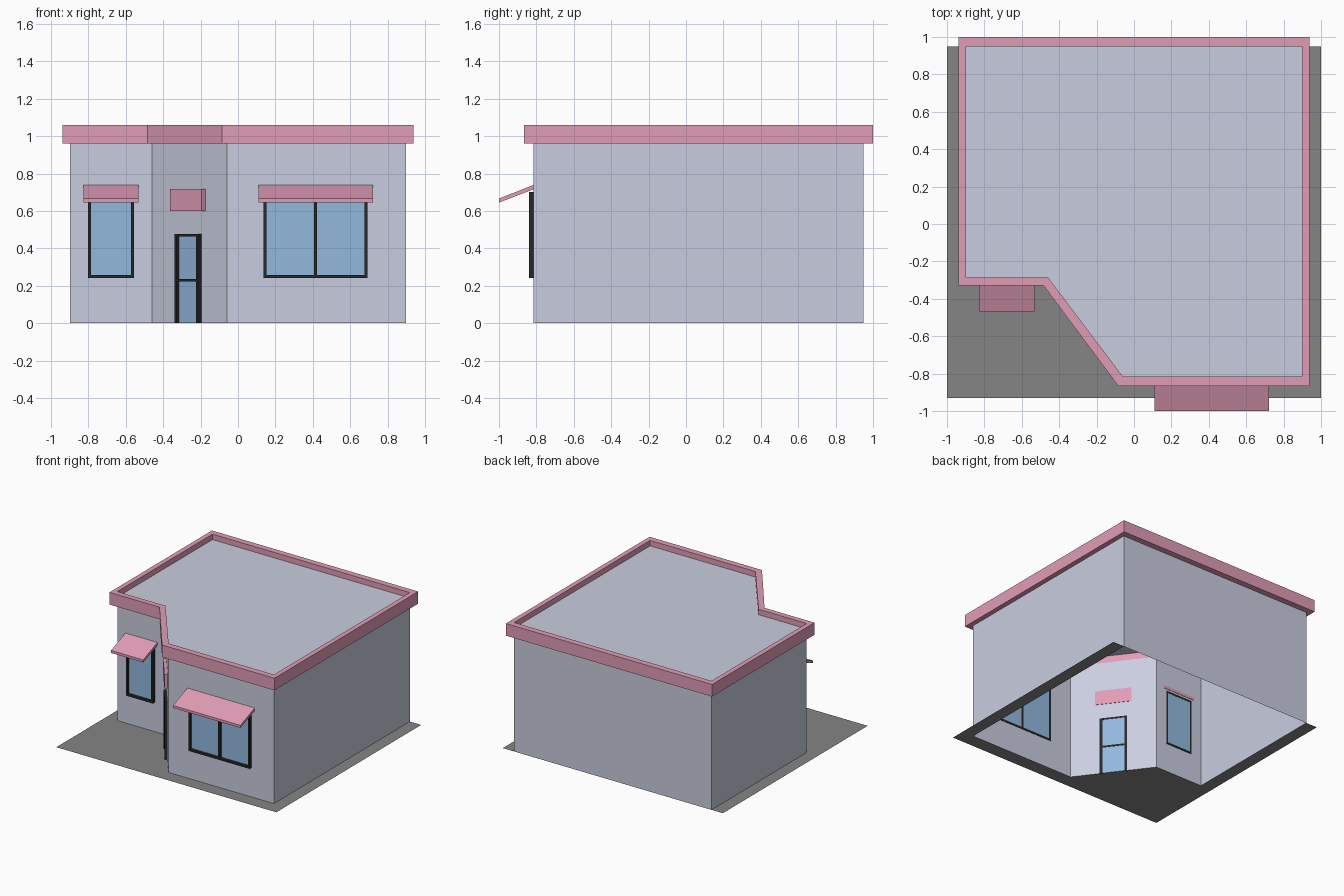
import bpy
from mathutils import Vector

if "Cube" in bpy.data.objects:
    bpy.data.objects.remove(bpy.data.objects["Cube"])

def material(name, rgb):
    m = bpy.data.materials.new(name)
    m.diffuse_color = (*rgb, 1)
    m.use_nodes = True
    m.node_tree.nodes["Principled BSDF"].inputs["Base Color"].default_value = m.diffuse_color
    return m

WALL = material("pale_grey_wall", (0.584, 0.617, 0.740))
PINK = material("pink_trim", (0.75, 0.335, 0.47))
GLASS = material("blue_glass", (0.29, 0.485, 0.73))
DARK = material("dark_frame", (0.02, 0.021, 0.022))
PAVE = material("grey_paving", (0.235, 0.235, 0.24))

def make(name, verts, faces, mat):
    me = bpy.data.meshes.new(name)
    me.from_pydata([tuple(v) for v in verts], [], faces)
    me.materials.append(mat)
    ob = bpy.data.objects.new(name, me)
    bpy.context.collection.objects.link(ob)
    return ob

# plan outlines, counter-clockwise from above
INNER = [(-0.897, 0.95), (-0.897, -0.285), (-0.46, -0.285),
         (-0.06, -0.815), (0.897, -0.815), (0.897, 0.95)]
OUTER = [(-0.937, 1.0), (-0.937, -0.33), (-0.483, -0.33),
         (-0.085, -0.865), (0.937, -0.865), (0.937, 1.0)]
N = len(INNER)

def ring(outline, z):
    return [(x, y, z) for x, y in outline]

# walls: open shell
make("walls", ring(INNER, 0) + ring(INNER, 0.96),
     [(i, (i + 1) % N, (i + 1) % N + N, i + N) for i in range(N)], WALL)

# flat roof, recessed below the parapet top
make("roof", ring(INNER, 1.015), [tuple(range(N))], WALL)

# parapet: closed band around the roof
loops = [ring(OUTER, 0.96), ring(OUTER, 1.06), ring(INNER, 1.06), ring(INNER, 0.96)]
faces = []
for k in range(4):
    for i in range(N):
        j, a, b = (i + 1) % N, k * N, ((k + 1) % 4) * N
        faces.append((a + i, a + j, b + j, b + i))
make("parapet", sum(loops, []), faces, PINK)

# paving around the building footprint
pave = [(-1, 0.95), (-1, -0.93), (1, -0.93), (1, 0.95)] + INNER[::-1]
make("paving", ring(pave, 0), [tuple(range(len(pave)))], PAVE)

BOX = [(0, 1, 2, 3), (4, 7, 6, 5), (0, 4, 5, 1), (1, 5, 6, 2), (2, 6, 7, 3), (3, 7, 4, 0)]

class Side:
    """A wall plane: t runs along the wall, n points outward."""
    def __init__(self, origin, along):
        self.o = Vector((*origin, 0))
        self.d = Vector((*along, 0)).normalized()
        self.n = Vector((self.d.y, -self.d.x, 0))

    def prism(self, t0, t1, profile):
        """Four (n, z) points swept along the wall."""
        return [self.o + self.d * t + self.n * n + Vector((0, 0, z))
                for t in (t0, t1) for n, z in profile]

    def boxes(self, name, mat, specs):
        verts, faces = [], []
        for t0, t1, z0, z1, n0, n1 in specs:
            b = len(verts)
            verts += self.prism(t0, t1, [(n0, z0), (n1, z0), (n1, z1), (n0, z1)])
            faces += [tuple(b + i for i in f) for f in BOX]
        return make(name, verts, faces, mat)

    def window(self, name, t0, t1, mullion=False):
        z0, z1, w, a, b = 0.24, 0.70, 0.016, -0.003, 0.025
        bars = [(t0, t0 + w, z0, z1, a, b), (t1 - w, t1, z0, z1, a, b),
                (t0 + w, t1 - w, z0, z0 + w, a, b), (t0 + w, t1 - w, z1 - w, z1, a, b)]
        if mullion:
            c = (t0 + t1) / 2
            bars.append((c - w / 2, c + w / 2, z0 + w, z1 - w, a, b))
        self.boxes(name + "_frame", DARK, bars)
        self.boxes(name + "_glass", GLASS, [(t0 + w, t1 - w, z0 + w, z1 - w, -0.002, 0.004)])

    def awning(self, name, t0, t1):
        prof = [(-0.002, 0.716), (0.184, 0.645), (0.184, 0.666), (-0.002, 0.74)]
        make(name, self.prism(t0, t1, prof), BOX, PINK)

front = Side((0, -0.815), (1, 0))
recess = Side((0, -0.285), (1, 0))
corner = Side((-0.26, -0.55), (0.40, -0.53))

# windows and awnings
front.window("large_window", 0.137, 0.693, True)
front.awning("large_awning", 0.11, 0.722)
recess.window("small_window", -0.803, -0.557)
recess.awning("small_awning", -0.825, -0.533)

# door on the angled corner
h, w, top = 0.106, 0.02, 0.477
corner.boxes("door_frame", DARK, [
    (-h, -h + w, 0, top, -0.003, 0.021), (h - w, h, 0, top, -0.003, 0.021),
    (-h + w, h - w, top - 0.014, top, -0.003, 0.021),
    (-h + w, h - w, 0.222, 0.237, -0.003, 0.021)])
corner.boxes("door_glass", GLASS, [(-h + w, h - w, 0, top - 0.014, -0.002, 0.004)])

# blank sign board above the door
corner.boxes("sign_board", PINK, [(-0.141, 0.141, 0.6, 0.717, -0.003, 0.025)])

# consistent outward normals on the closed parts
import bmesh
for ob in bpy.context.collection.objects:
    if ob.name in ("walls", "roof", "paving"):
        continue
    bm = bmesh.new()
    bm.from_mesh(ob.data)
    bmesh.ops.recalc_face_normals(bm, faces=bm.faces)
    bm.to_mesh(ob.data)
    bm.free()
